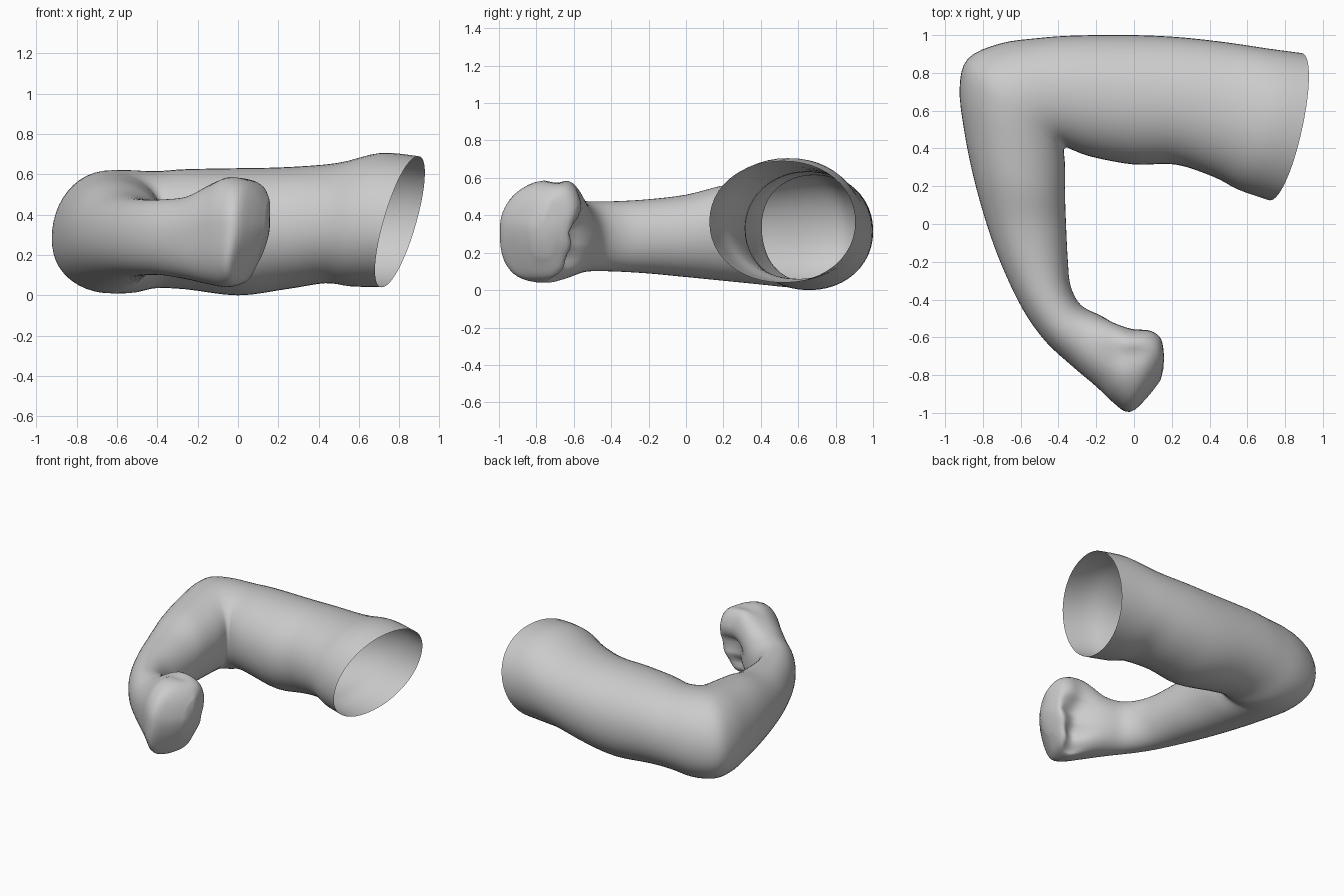
import bpy, bmesh
from math import sin, cos, pi, exp, copysign
from mathutils import Vector

if "Cube" in bpy.data.objects:
    bpy.data.objects.remove(bpy.data.objects["Cube"])

# Each section: outer x, outer y, inner x, inner y, lowest z, highest z
ARM = [
    (0.885, 0.905, 0.72, 0.125, 0.04, 0.69), (0.70, 0.93, 0.56, 0.18, 0.045, 0.705),
    (0.50, 0.96, 0.42, 0.25, 0.06, 0.655), (0.25, 0.988, 0.22, 0.315, 0.03, 0.635),
    (0.0, 1.0, 0.0, 0.315, 0.0, 0.63), (-0.30, 0.998, -0.22, 0.355, 0.03, 0.625),
    (-0.50, 0.985, -0.32, 0.39, 0.035, 0.615), (-0.71, 0.955, -0.355, 0.405, 0.012, 0.62),
    (-0.88, 0.875, -0.37, 0.395, 0.01, 0.62), (-0.923, 0.72, -0.37, 0.37, 0.015, 0.61),
    (-0.90, 0.50, -0.365, 0.30, 0.03, 0.59), (-0.85, 0.25, -0.365, 0.15, 0.05, 0.56),
    (-0.78, 0.0, -0.36, 0.0, 0.07, 0.51), (-0.70, -0.22, -0.35, -0.20, 0.09, 0.485),
    (-0.59, -0.45, -0.335, -0.33, 0.10, 0.475), (-0.47, -0.62, -0.28, -0.43, 0.10, 0.475),
]
FIST = [
    (-0.33, -0.75, -0.17, -0.485, 0.08, 0.49), (-0.20, -0.86, -0.08, -0.525, 0.055, 0.55),
    (-0.11, -0.945, 0.0, -0.55, 0.04, 0.59), (-0.02, -0.995, 0.09, -0.555, 0.05, 0.575),
    (0.07, -0.92, 0.145, -0.60, 0.08, 0.53), (0.14, -0.83, 0.16, -0.70, 0.18, 0.46),
]
SECTIONS = ARM + FIST
WRIST = len(ARM) - 1
SIDES, STEPS = 48, 4


def smooth(a, b, v):
    s = max(0.0, min(1.0, (v - a) / (b - a)))
    return s * s * (3 - 2 * s)


def section(t):
    """Catmull-Rom interpolation between neighbouring sections."""
    last = len(SECTIONS) - 1
    i = min(int(t), last - 1)
    f = t - i
    rows = [SECTIONS[max(0, min(last, k))] for k in range(i - 1, i + 3)]
    return [0.5 * (2 * b + (c - a) * f + (2 * a - 5 * b + 4 * c - d) * f**2
                   + (3 * b - a - 3 * c + d) * f**3) for a, b, c, d in zip(*rows)]


def ring(t):
    ox, oy, ix, iy, lo, hi = section(t)
    hand = smooth(WRIST, WRIST + 2.5, t)
    knuckles = smooth(WRIST + 2.5, WRIST + 5, t)
    elbow = exp(-((t - 8.5) / 2.5)**2)
    power = 2 / (2.08 + 0.55 * hand)
    shear = 0.09 * (1 - smooth(0.3, 3, t))      # slanted shoulder opening
    points = []
    for k in range(SIDES):
        a = 2 * pi * k / SIDES
        u = copysign(abs(cos(a))**power, cos(a))
        v = copysign(abs(sin(a))**power, sin(a))
        z = (lo + hi) / 2 + v * (hi - lo) / 2
        # elbow point hangs slightly low
        z -= 0.03 * elbow * u * (1 - v * v)
        # thumb side of the fist stands higher, little finger side narrows
        z -= 0.05 * hand * u * smooth(-0.2, 1, v)
        p = Vector(((ox + ix) / 2 + u * (ox - ix) / 2 + shear * v,
                    (oy + iy) / 2 + u * (oy - iy) / 2, z))
        p.x -= 0.06 * knuckles * (1 - smooth(0.08, 0.36, z))
        # hollow of the palm with curled finger ridges
        palm = exp(-((t - WRIST - 3.5) / 1.3)**2) * smooth(0, 0.8, -u) * (1 - smooth(0.3, 0.45, z))
        p += Vector((-0.02, -0.09, 0)) * palm * (1 + 0.2 * sin(z * 2 * pi / 0.14))
        # dent between thumb and forefinger
        if v > 0:
            p.z -= 0.03 * v * hand * exp(-((p.x + 0.01) / 0.09)**2 - ((p.y + 0.69) / 0.05)**2)
        points.append(p)
    return points


# Arm skin: open at the shoulder, closed at the knuckles
bm = bmesh.new()
count = (len(SECTIONS) - 1) * STEPS
rings = [[bm.verts.new(p) for p in ring(n / STEPS)] for n in range(count + 1)]
for r, s in zip(rings, rings[1:]):
    for k in range(SIDES):
        j = (k + 1) % SIDES
        bm.faces.new((r[k], r[j], s[j], s[k]))
tip = bm.verts.new(Vector((0.155, -0.77, 0.33)))
for k in range(SIDES):
    bm.faces.new((rings[-1][k], rings[-1][(k + 1) % SIDES], tip))
bmesh.ops.recalc_face_normals(bm, faces=bm.faces)

mesh = bpy.data.meshes.new("bent_arm")
bm.to_mesh(mesh)
bm.free()
for poly in mesh.polygons:
    poly.use_smooth = True
arm = bpy.data.objects.new("bent_arm", mesh)
bpy.context.collection.objects.link(arm)
